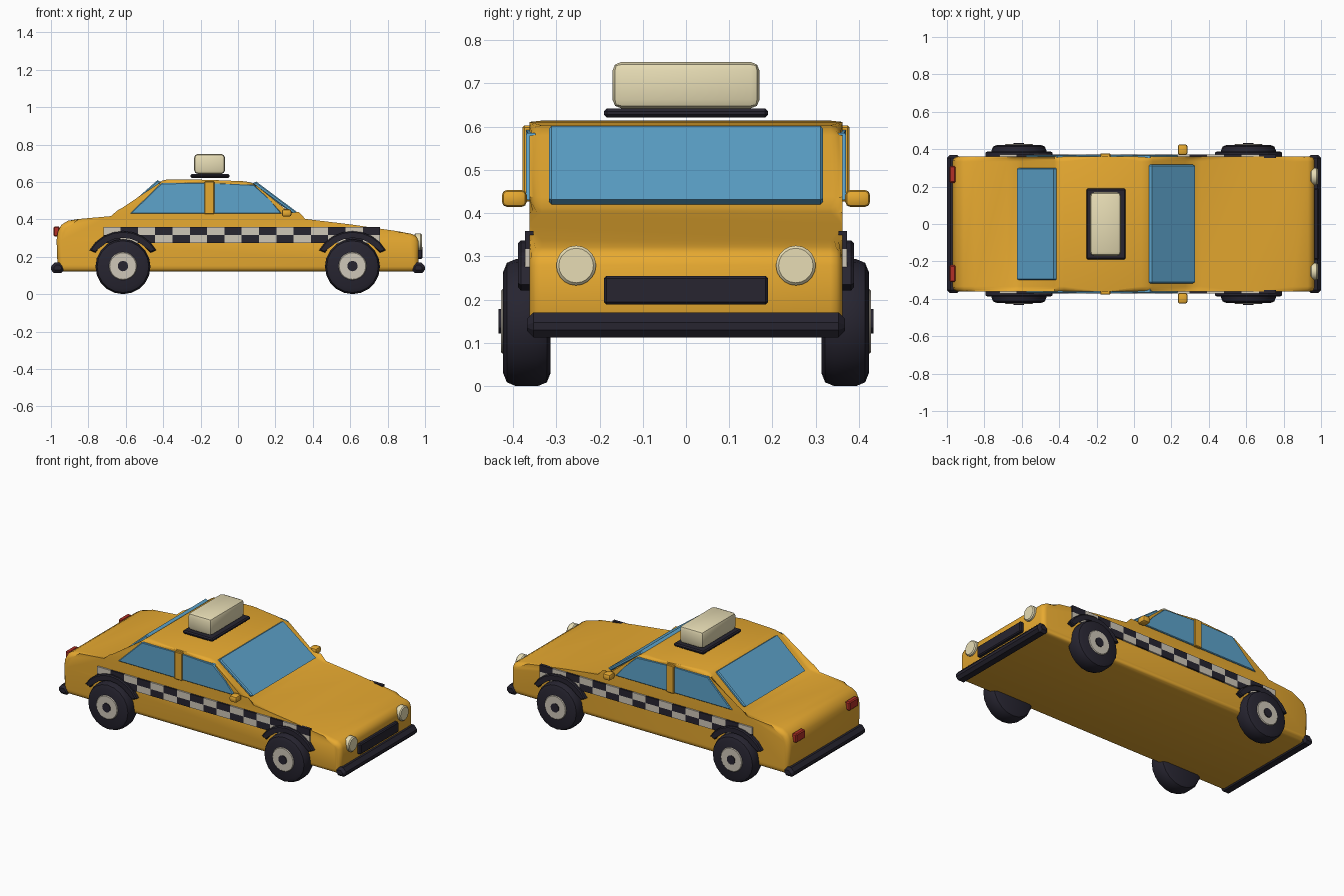
import bpy, bmesh, math
from mathutils import Matrix, Vector

if "Cube" in bpy.data.objects:
    bpy.data.objects.remove(bpy.data.objects["Cube"])


def material(name, rgb):
    m = bpy.data.materials.new(name)
    m.diffuse_color = (*rgb, 1)
    m.use_nodes = True
    m.node_tree.nodes["Principled BSDF"].inputs["Base Color"].default_value = m.diffuse_color
    return m


PAINT = material("paint", (0.80, 0.40, 0.03))
GLASS = material("glass", (0.11, 0.37, 0.60))
DARK = material("dark_rubber", (0.02, 0.018, 0.03))
CREAM = material("cream", (0.80, 0.72, 0.46))
LIGHT = material("light_grey", (0.62, 0.57, 0.48))
RED = material("red", (0.45, 0.03, 0.02))


def finish(bm, name, mat, smooth=None):
    bmesh.ops.recalc_face_normals(bm, faces=bm.faces)
    me = bpy.data.meshes.new(name)
    bm.to_mesh(me)
    bm.free()
    ob = bpy.data.objects.new(name, me)
    bpy.context.collection.objects.link(ob)
    me.materials.append(mat)
    if smooth:
        bpy.ops.object.select_all(action='DESELECT')
        ob.select_set(True)
        bpy.context.view_layer.objects.active = ob
        bpy.ops.object.shade_smooth_by_angle(angle=math.radians(smooth))
    return ob


def prism(name, pts, y0, y1, mat, bevel=0, seg=1, smooth=None):
    """Side profile (x, z) extruded across y, with the two rims bevelled."""
    bm = bmesh.new()
    rings = [[bm.verts.new((x, y, z)) for x, z in pts] for y in (y0, y1)]
    caps = [bm.faces.new(r) for r in rings]
    n = len(pts)
    for i in range(n):
        j = (i + 1) % n
        bm.faces.new((rings[0][i], rings[0][j], rings[1][j], rings[1][i]))
    if bevel:
        rim = [e for f in caps for e in f.edges]
        bmesh.ops.bevel(bm, geom=rim, offset=bevel, segments=seg, profile=0.5,
                        affect='EDGES', clamp_overlap=True)
    return finish(bm, name, mat, smooth)


def boxes(name, items, mat, bevel=0, seg=1, smooth=None):
    """Boxes given as (centre, size)."""
    bm = bmesh.new()
    for c, s in items:
        bmesh.ops.create_cube(bm, size=1, matrix=Matrix.Translation(c) @ Matrix.Diagonal((*s, 1)))
    if bevel:
        bmesh.ops.bevel(bm, geom=bm.edges[:], offset=bevel, segments=seg, profile=0.5,
                        affect='EDGES', clamp_overlap=True)
    return finish(bm, name, mat, smooth)


def disc(name, centre, r, depth, axis, mat, sides=20, bevel=0, seg=1):
    """Cylinder along the given axis."""
    bm = bmesh.new()
    rot = Vector((0, 0, 1)).rotation_difference(Vector(axis)).to_matrix().to_4x4()
    bmesh.ops.create_cone(bm, cap_ends=True, segments=sides, radius1=r, radius2=r,
                          depth=depth, matrix=Matrix.Translation(centre) @ rot)
    if bevel:
        rim = list({e for f in bm.faces if len(f.verts) > 4 for e in f.edges})
        bmesh.ops.bevel(bm, geom=rim, offset=bevel, segments=seg, profile=0.5, affect='EDGES')
    return finish(bm, name, mat, 30)


# Body shell with cabin
body = [(-0.95, 0.12), (-0.965, 0.15), (-0.97, 0.29), (-0.963, 0.335), (-0.945, 0.37),
        (-0.91, 0.392), (-0.85, 0.402), (-0.68, 0.417), (-0.63, 0.425), (-0.60, 0.44),
        (-0.425, 0.592), (-0.405, 0.607), (-0.375, 0.614), (-0.15, 0.611), (0.04, 0.603),
        (0.075, 0.595), (0.10, 0.58), (0.275, 0.437), (0.315, 0.412), (0.36, 0.402),
        (0.60, 0.373), (0.85, 0.337), (0.93, 0.322), (0.955, 0.308), (0.966, 0.28),
        (0.966, 0.15), (0.95, 0.12)]
prism("body", body, -0.362, 0.362, PAINT, 0.028, 3, 40)

# Windscreens
prism("windscreen", [(0.075, 0.59), (0.097, 0.602), (0.325, 0.432), (0.305, 0.42)],
      -0.317, 0.317, GLASS, 0.006)
prism("rear_window", [(-0.405, 0.595), (-0.43, 0.61), (-0.625, 0.438), (-0.60, 0.425)],
      -0.30, 0.30, GLASS, 0.006)

# Bumpers with chamfered octagonal section
for name, s in (("front_bumper", 1), ("rear_bumper", -1)):
    sec = [(0.93, 0.13), (0.945, 0.113), (0.985, 0.113), (1.0, 0.13),
           (1.0, 0.147), (0.98, 0.17), (0.95, 0.17), (0.93, 0.15)]
    prism(name, [(s * x, z) for x, z in sec], -0.368, 0.368, DARK, 0.015)

# Grille and roof sign
boxes("grille", [((0.97, 0, 0.222), (0.035, 0.38, 0.066))], DARK, 0.006)
boxes("sign_base", [((-0.15, 0, 0.632), (0.21, 0.38, 0.021))], DARK, 0.007)
boxes("roof_sign", [((-0.152, 0, 0.696), (0.165, 0.34, 0.107))], CREAM, 0.02, 2, 40)

WHEELS = {"rear": -0.615, "front": 0.612}
for side, s in (("right", -1), ("left", 1)):
    # Side glass and door pillar
    prism(side + "_side_glass", [(-0.578, 0.43), (0.235, 0.43), (0.17, 0.503), (0.085, 0.585),
                                 (-0.15, 0.593), (-0.41, 0.593)],
          s * 0.345, s * 0.37, GLASS, 0.004)
    boxes(side + "_pillar", [((-0.153, s * 0.36, 0.515), (0.053, 0.036, 0.175))], PAINT, 0.004)

    # Chequered stripe: two rows of alternating cells
    w, h = 0.0925, 0.0425
    for name, parity, mat in (("light", 0, LIGHT), ("dark", 1, DARK)):
        cells = [((-0.72 + w * (i + 0.5), s * 0.3625, 0.338 - h * r), (w, 0.02, h))
                 for i in range(16) for r in range(2) if (i + r) % 2 == parity]
        boxes(f"{side}_{name}_checks", cells, mat)

    # Mirror, headlight, tail light
    boxes(side + "_mirror", [((0.26, s * 0.397, 0.434), (0.052, 0.058, 0.04))],
          PAINT, 0.013, 2, 40)
    disc(side + "_headlight", (0.963, s * 0.254, 0.279), 0.046, 0.04, (1, 0, 0), CREAM, 20, 0.006)
    boxes(side + "_tail_light", [((-0.97, s * 0.265, 0.335), (0.032, 0.09, 0.055))], RED, 0.006)

    for end, x in WHEELS.items():
        # Tyre, hub and cap
        tag = f"{end}_{side}_"
        disc(tag + "tyre", (x, s * 0.368, 0.147), 0.147, 0.11, (0, 1, 0), DARK, 20, 0.03, 2)
        disc(tag + "hub", (x, s * 0.415, 0.15), 0.075, 0.026, (0, 1, 0), LIGHT, 20, 0.004)
        disc(tag + "hub_cap", (x, s * 0.42, 0.15), 0.028, 0.026, (0, 1, 0), DARK, 12)
        # Wheel arch trim
        angles = [math.radians(27 + 126 * i / 8) for i in range(9)]
        arch = [(x + 0.2 * math.cos(a), 0.15 + 0.187 * math.sin(a)) for a in angles]
        arch += [(x + 0.165 * math.cos(a), 0.15 + 0.157 * math.sin(a)) for a in reversed(angles)]
        prism(tag + "arch", arch, s * 0.345, s * 0.388, DARK, 0.006)
